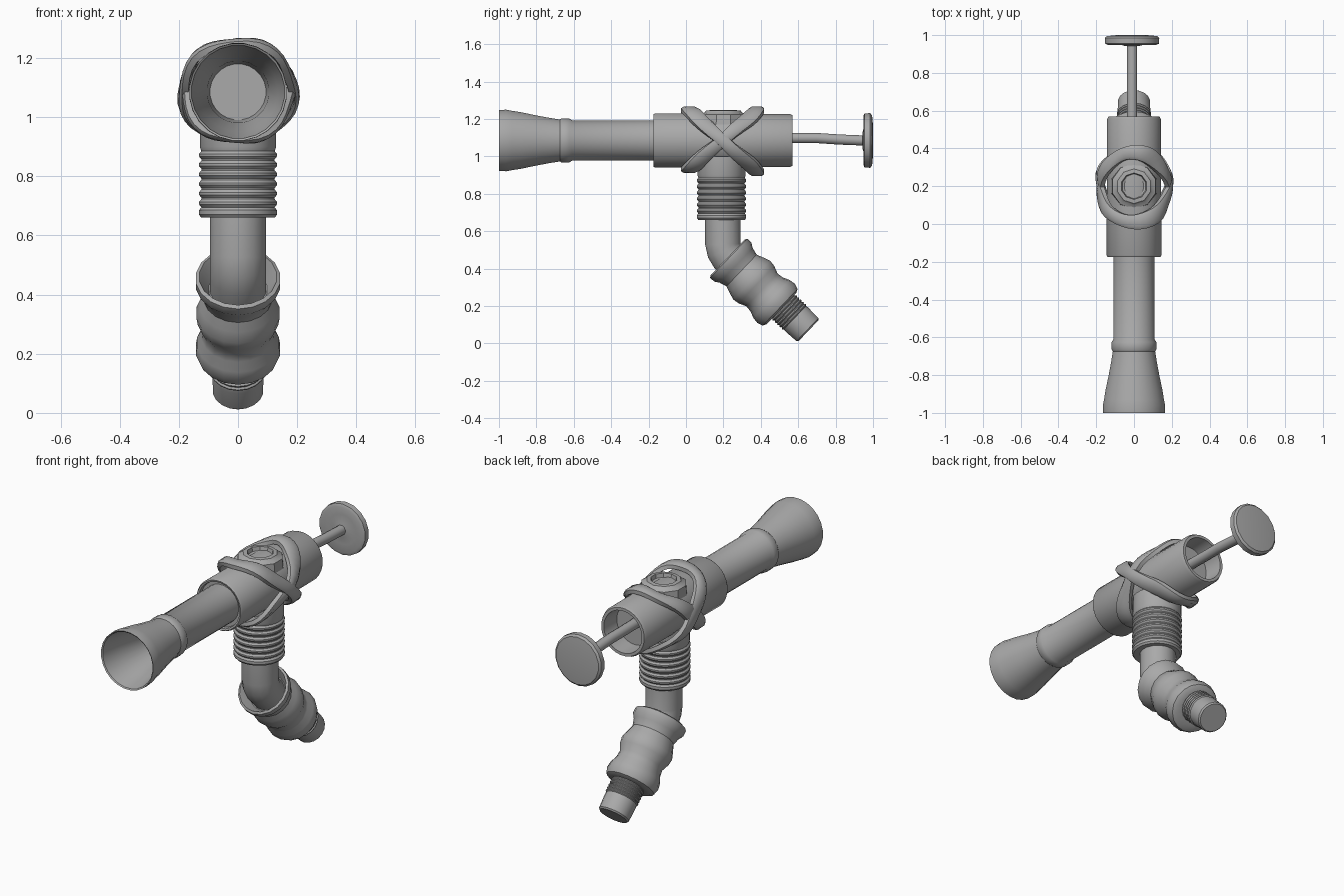
import bpy, bmesh, math
from mathutils import Vector

if "Cube" in bpy.data.objects:
    bpy.data.objects.remove(bpy.data.objects["Cube"])

grey = bpy.data.materials.new("grey plastic")
grey.diffuse_color = (0.4, 0.4, 0.4, 1)
grey.use_nodes = True
grey.node_tree.nodes["Principled BSDF"].inputs["Base Color"].default_value = grey.diffuse_color
X = Vector((1, 0, 0))
AXIS_Z = 1.085


def skin(name, rings, closed=False, angle=35):
    """Bridge rings of points into a smooth-shaded solid, capped unless it loops."""
    bm = bmesh.new()
    vs = [[bm.verts.new(p) for p in ring] for ring in rings]
    n = len(vs[0])
    for i in range(len(vs) if closed else len(vs) - 1):
        a, b = vs[i], vs[(i + 1) % len(vs)]
        for k in range(n):
            bm.faces.new((a[k], a[(k + 1) % n], b[(k + 1) % n], b[k]))
    if not closed:
        bm.faces.new(vs[0])
        bm.faces.new(vs[-1])
    bmesh.ops.recalc_face_normals(bm, faces=bm.faces)
    me = bpy.data.meshes.new(name)
    bm.to_mesh(me)
    bm.free()
    me.materials.append(grey)
    ob = bpy.data.objects.new(name, me)
    bpy.context.collection.objects.link(ob)
    bpy.ops.object.select_all(action='DESELECT')
    ob.select_set(True)
    bpy.context.view_layer.objects.active = ob
    bpy.ops.object.shade_smooth_by_angle(angle=math.radians(angle))
    return ob


def ring(c, d, r, sides):
    """Circle of points around c, facing along d (d lies in the yz plane)."""
    n = d.cross(X).normalized()
    return [c + r * (math.cos(t) * X + math.sin(t) * n)
            for t in (2 * math.pi * (k + 0.5) / sides for k in range(sides))]


def lathe(name, origin, d, profile, sides=24, angle=35):
    """Revolve (distance, radius) pairs around the line through origin along d."""
    o, d = Vector(origin), Vector(d).normalized()
    return skin(name, [ring(o + d * t, d, r, sides) for t, r in profile], angle=angle)


def sweep(name, path, r, sides):
    """Tube of radius r along a path in the yz plane."""
    p = [Vector(q) for q in path]
    rings = []
    for i, c in enumerate(p):
        d = p[min(i + 1, len(p) - 1)] - p[max(i - 1, 0)]
        rings.append(ring(c, d, r, sides))
    return skin(name, rings)


def threads(start, end, count, r, depth):
    """Profile points of evenly spaced ridges."""
    step = (end - start) / count
    return [(start + i * step + f * step, r + e * depth)
            for i in range(count) for f, e in ((0, 0), (0.3, 1), (0.55, 1), (0.85, 0))]


# Front barrel with flared, hollow mouth
lathe("barrel", (0, 0, AXIS_Z), (0, 1, 0), [
    (-0.62, 0.095), (-0.75, 0.105), (-0.87, 0.135), (-0.995, 0.158), (-1.0, 0.165),
    (-0.96, 0.166), (-0.93, 0.16), (-0.88, 0.152), (-0.8, 0.135), (-0.73, 0.122),
    (-0.675, 0.113), (-0.665, 0.119), (-0.625, 0.119), (-0.61, 0.109), (-0.15, 0.109)])

# Main body: short lip at the front, open recess at the back
lathe("body", (0, 0, AXIS_Z), (0, 1, 0), [
    (-0.15, 0.105), (-0.15, 0.128), (-0.172, 0.13), (-0.175, 0.14), (-0.165, 0.146),
    (0.555, 0.143), (0.57, 0.136), (0.57, 0.12), (0.46, 0.115)], 28)

# Plunger rod and round end plate
sweep("plunger_rod", [(-0.01, 0.45, 1.10), (-0.01, 0.6, 1.098), (-0.01, 0.7, 1.098),
                      (-0.01, 0.82, 1.09), (-0.01, 0.95, 1.085)], 0.028, 12)
lathe("plunger_plate", (-0.01, 0, AXIS_Z), (0, 1, 0), [
    (0.943, 0.04), (0.955, 0.085), (0.948, 0.13), (0.955, 0.145), (0.985, 0.146), (0.995, 0.135),
    (1.0, 0.08)], 18)

# Hollow fitting on top of the body
lathe("top_socket", (0, 0.2, 0), (0, 0, 1), [
    (1.17, 0.125), (1.225, 0.12), (1.235, 0.1), (1.245, 0.092), (1.247, 0.07),
    (1.225, 0.065), (1.22, 0.05), (1.15, 0.048)], 10)

# Ribbed stem under the body
lathe("ribbed_stem", (0, 0.19, 0), (0, 0, 1),
      [(0.66, 0.1), (0.66, 0.125), (0.67, 0.133), (0.685, 0.133)]
      + threads(0.695, 0.89, 6, 0.125, 0.008) + [(0.9, 0.13), (1.0, 0.13)])

# Bent pipe leaving the stem
d = Vector((0, 0.724, -0.69))
base = Vector((0, 0.232, 0.452))
sweep("elbow_pipe", [(0, 0.197, 0.7), (0, 0.197, 0.53), (0, 0.205, 0.495),
                     (0, 0.225, 0.462), base + d * 0.04, base + d * 0.2], 0.096, 16)

# Bulging sleeve around the lower pipe, hollow at its upper lip
lathe("wavy_sleeve", base, d, [
    (0.05, 0.1), (0.0, 0.125), (-0.012, 0.132), (-0.005, 0.144), (0.025, 0.144),
    (0.05, 0.128), (0.09, 0.117), (0.125, 0.13), (0.165, 0.143), (0.2, 0.138),
    (0.24, 0.121), (0.275, 0.125), (0.31, 0.14), (0.345, 0.145), (0.375, 0.135),
    (0.385, 0.115), (0.385, 0.08)], 18)

# Threaded outlet
lathe("outlet", base + Vector((0, 0.012, 0.008)), d,
      [(0.3, 0.085)] + threads(0.385, 0.47, 5, 0.086, 0.006)
      + [(0.48, 0.088), (0.56, 0.085), (0.568, 0.078)], 18)


def strap(name, s, r):
    """Flat band wound diagonally around the body; s picks the slant."""
    n, rings = 40, []

    def point(t, rr):
        # a gentle ripple makes the band look hand-wound
        rr += 0.006 * math.sin(5 * t + s)
        return Vector((1.1 * rr * math.sin(t), 0.195 + s * 0.185 * math.cos(t),
                       AXIS_Z + rr * math.cos(t)))
    for i in range(n):
        t = 2 * math.pi * i / n
        c = point(t, r)
        tangent = point(t + 0.02, r) - point(t - 0.02, r)
        out = Vector((math.sin(t), 0, math.cos(t)))
        w = out.cross(tangent).normalized()
        half = 0.038 + 0.006 * math.sin(3 * t)
        rings.append([c + w * half * a + out * b for a, b in
                      ((-1, -0.016), (-1, 0.006), (-0.6, 0.016), (0.6, 0.016),
                       (1, 0.006), (1, -0.016))])
    return skin(name, rings, closed=True, angle=50)


# Two crossing straps
strap("strap_rising", 1, 0.162)
strap("strap_falling", -1, 0.17)
